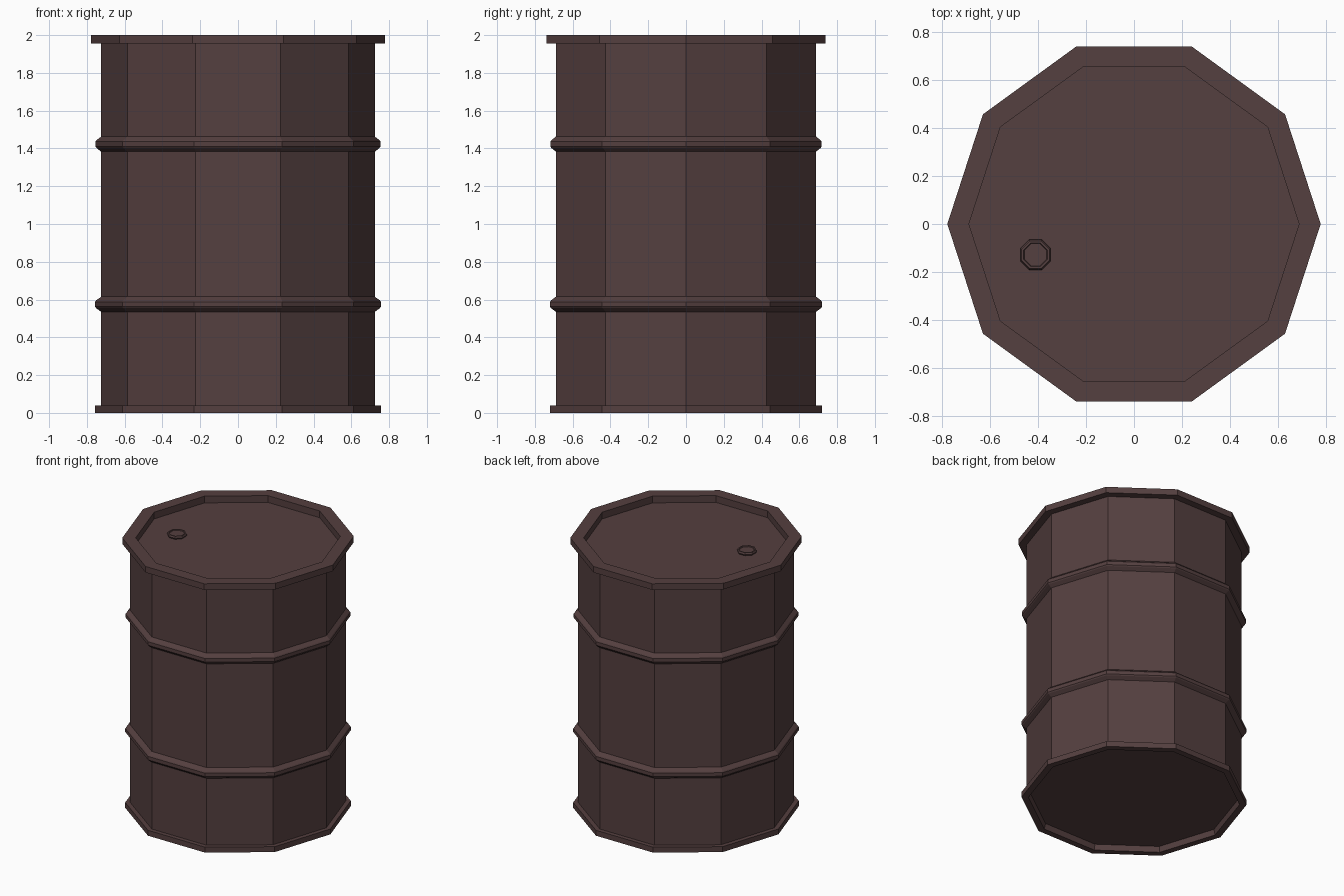
import bpy, bmesh, math

if "Cube" in bpy.data.objects:
    bpy.data.objects.remove(bpy.data.objects["Cube"])

paint = bpy.data.materials.new("dark brown paint")
paint.diffuse_color = (0.089, 0.05, 0.05, 1)
paint.use_nodes = True
paint.node_tree.nodes["Principled BSDF"].inputs["Base Color"].default_value = paint.diffuse_color


def lathe(name, profile, sides, centre=(0, 0), turn=0.0):
    """Spin a (radius, z) profile into a faceted solid, capping both ends."""
    bm = bmesh.new()
    rings = []
    for r, z in profile:
        rings.append([bm.verts.new((centre[0] + r * math.cos(turn + math.tau * i / sides),
                                    centre[1] + r * math.sin(turn + math.tau * i / sides), z))
                      for i in range(sides)])
    for a, b in zip(rings, rings[1:]):
        for i in range(sides):
            j = (i + 1) % sides
            bm.faces.new((a[i], a[j], b[j], b[i]))
    bm.faces.new(rings[0][::-1])
    bm.faces.new(rings[-1])
    bmesh.ops.recalc_face_normals(bm, faces=bm.faces[:])
    mesh = bpy.data.meshes.new(name)
    bm.to_mesh(mesh)
    bm.free()
    mesh.materials.append(paint)
    obj = bpy.data.objects.new(name, mesh)
    bpy.context.collection.objects.link(obj)
    return obj


R = 0.724


def rib(z, r):
    """Rounded hoop pressed out of the drum wall."""
    return [(R, z - 0.04), (r - 0.006, z - 0.021), (r, z - 0.013),
            (r, z + 0.013), (r - 0.006, z + 0.021), (R, z + 0.04)]


# drum: recessed base, bottom rim, ribbed wall, top rim, recessed lid
lathe("drum_body",
      [(0.70, 0.04), (0.71, 0.0), (0.757, 0.0), (0.757, 0.04), (R, 0.04)]
      + rib(0.575, 0.757) + rib(1.423, 0.755)
      + [(R, 1.955), (0.777, 1.955), (0.777, 2.0), (0.687, 2.0), (0.687, 1.95)], 10)

# filler cap with a shallow dished top
lathe("filler_cap",
      [(0.06, 1.945), (0.068, 1.96), (0.062, 1.972), (0.053, 1.972), (0.05, 1.966)],
      8, (-0.41, -0.128), math.pi / 8)
